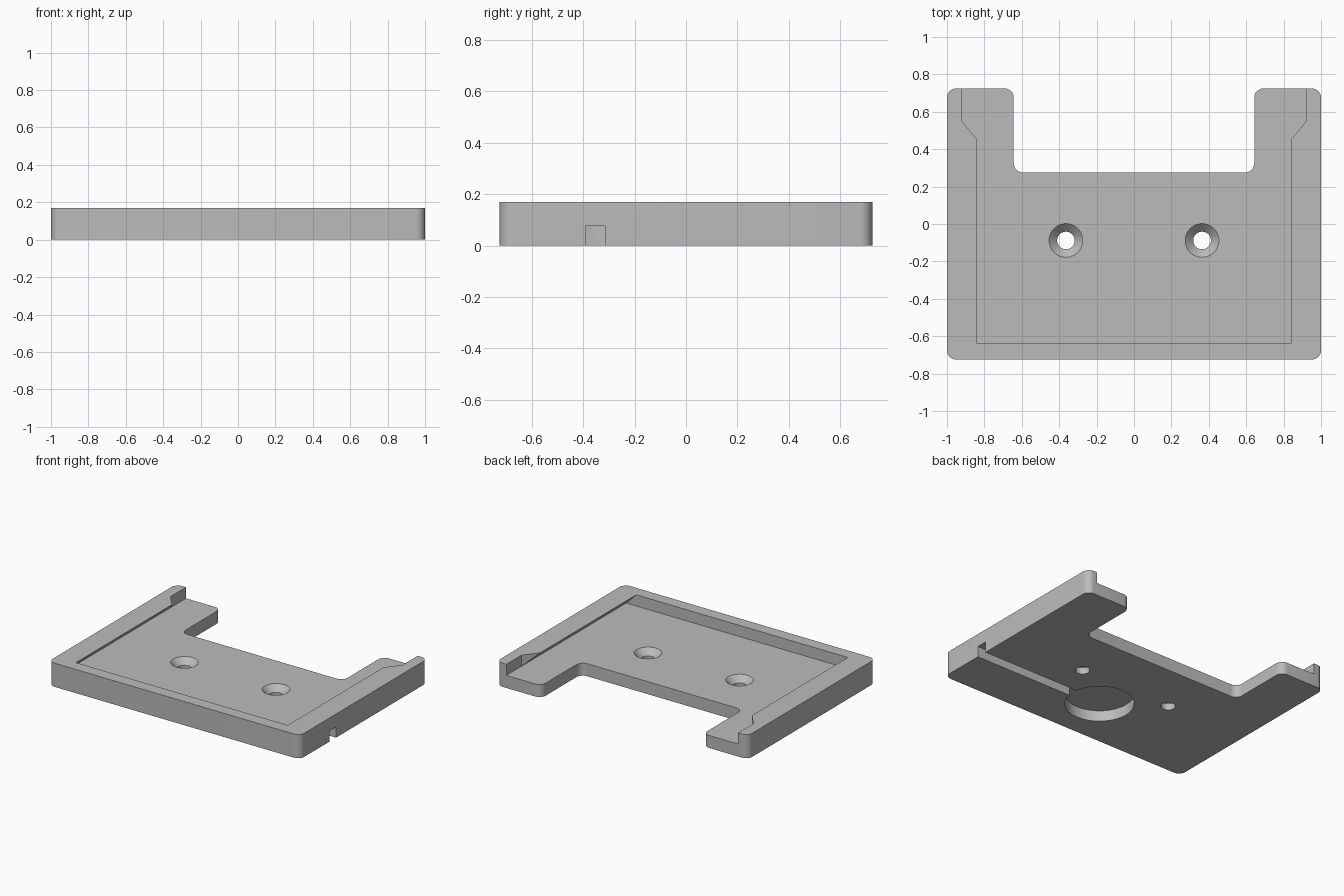
import bpy, bmesh, math
from mathutils import Vector

cube = bpy.data.objects.get("Cube")
if cube:
    bpy.data.objects.remove(cube, do_unlink=True)

HEIGHT, FLOOR, CHANNEL = 0.17, 0.09, 0.077

grey = bpy.data.materials.new("plain grey")
grey.use_nodes = True
colour = (0.5, 0.5, 0.5, 1)
grey.diffuse_color = colour
grey.node_tree.nodes["Principled BSDF"].inputs["Base Color"].default_value = colour


def rounded(points, r, steps=8):
    """Replace every right-angled corner of a closed outline by an arc."""
    out = []
    for i, p in enumerate(points):
        p = Vector(p)
        a = (Vector(points[i - 1]) - p).normalized() * r
        b = (Vector(points[(i + 1) % len(points)]) - p).normalized() * r
        for k in range(steps + 1):
            t = k / steps * math.pi / 2
            out.append(p + a * (1 - math.sin(t)) + b * (1 - math.cos(t)))
    return out


def circle(x, y, r, n=64):
    return [(x + r * math.cos(2 * math.pi * k / n), y + r * math.sin(2 * math.pi * k / n))
            for k in range(n)]


def mirrored(points):
    """Complete a half outline on the +x side with its mirror image."""
    return points + [(-x, y) for x, y in reversed(points)]


def loft(name, lower, upper):
    """Closed solid between two matching loops of 3D points."""
    bm = bmesh.new()
    lo = [bm.verts.new(p) for p in lower]
    hi = [bm.verts.new(p) for p in upper]
    bm.faces.new(lo)
    bm.faces.new(hi)
    for i in range(len(lo)):
        bm.faces.new((lo[i - 1], lo[i], hi[i], hi[i - 1]))
    bmesh.ops.recalc_face_normals(bm, faces=bm.faces)
    mesh = bpy.data.meshes.new(name)
    bm.to_mesh(mesh)
    bm.free()
    mesh.materials.append(grey)
    obj = bpy.data.objects.new(name, mesh)
    bpy.context.collection.objects.link(obj)
    return obj


def prism(name, outline, z0, z1):
    return loft(name, [(p[0], p[1], z0) for p in outline], [(p[0], p[1], z1) for p in outline])


# Plate with a wide notch at the back
half = [(1, -0.725), (1, 0.725), (0.643, 0.725), (0.643, 0.275)]
plate = prism("mounting_plate", rounded(mirrored(half), 0.05), 0, HEIGHT)

# Undercut slide pocket and its wider straight entry
side = [(0.921, FLOOR), (0.801, FLOOR + 0.12)]
section = mirrored(side)
cutters = [loft("slide_pocket_cutter", [(x, -0.637, z) for x, z in section],
                [(x, 0.9, z) for x, z in section])]
entry = [(0.7, 0.3), (0.842, 0.455), (0.921, 0.55), (0.921, 0.9)]
cutters.append(prism("pocket_entry_cutter", mirrored(entry), FLOOR, 0.3))

# Countersunk screw holes
for s in (-1, 1):
    x, y = 0.364 * s, -0.088
    cutters.append(prism("screw_hole_cutter", circle(x, y, 0.047), -0.1, 0.3))
    cutters.append(loft("countersink_cutter",
                        [(*p, FLOOR - 0.065) for p in circle(x, y, 0.025)],
                        [(*p, FLOOR + 0.01) for p in circle(x, y, 0.1)]))

# Round recess underneath with two channels leading to the side
cutters.append(prism("round_recess_cutter", circle(0, -0.35, 0.226), -0.1, CHANNEL))
straight = [(0.05, -0.39), (1.1, -0.39), (1.1, -0.315), (0.05, -0.315)]
cutters.append(prism("straight_channel_cutter", straight, -0.1, CHANNEL))
bent = [(1.1, -0.595), (0.205, -0.595), (0.1, -0.49), (0.1, -0.45), (0.14, -0.532), (1.1, -0.532)]
cutters.append(prism("bent_channel_cutter", bent, -0.1, CHANNEL))

# Cut everything out of the plate
for c in cutters:
    c.hide_render = True
    mod = plate.modifiers.new(c.name, 'BOOLEAN')
    mod.operation, mod.solver, mod.object = 'DIFFERENCE', 'EXACT', c
result = bpy.data.meshes.new_from_object(
    plate.evaluated_get(bpy.context.evaluated_depsgraph_get()))
plate.modifiers.clear()
plate.data = result
for c in cutters:
    bpy.data.objects.remove(c, do_unlink=True)

bpy.ops.object.select_all(action='DESELECT')
plate.select_set(True)
bpy.context.view_layer.objects.active = plate
bpy.ops.object.shade_smooth_by_angle(angle=math.radians(30))
